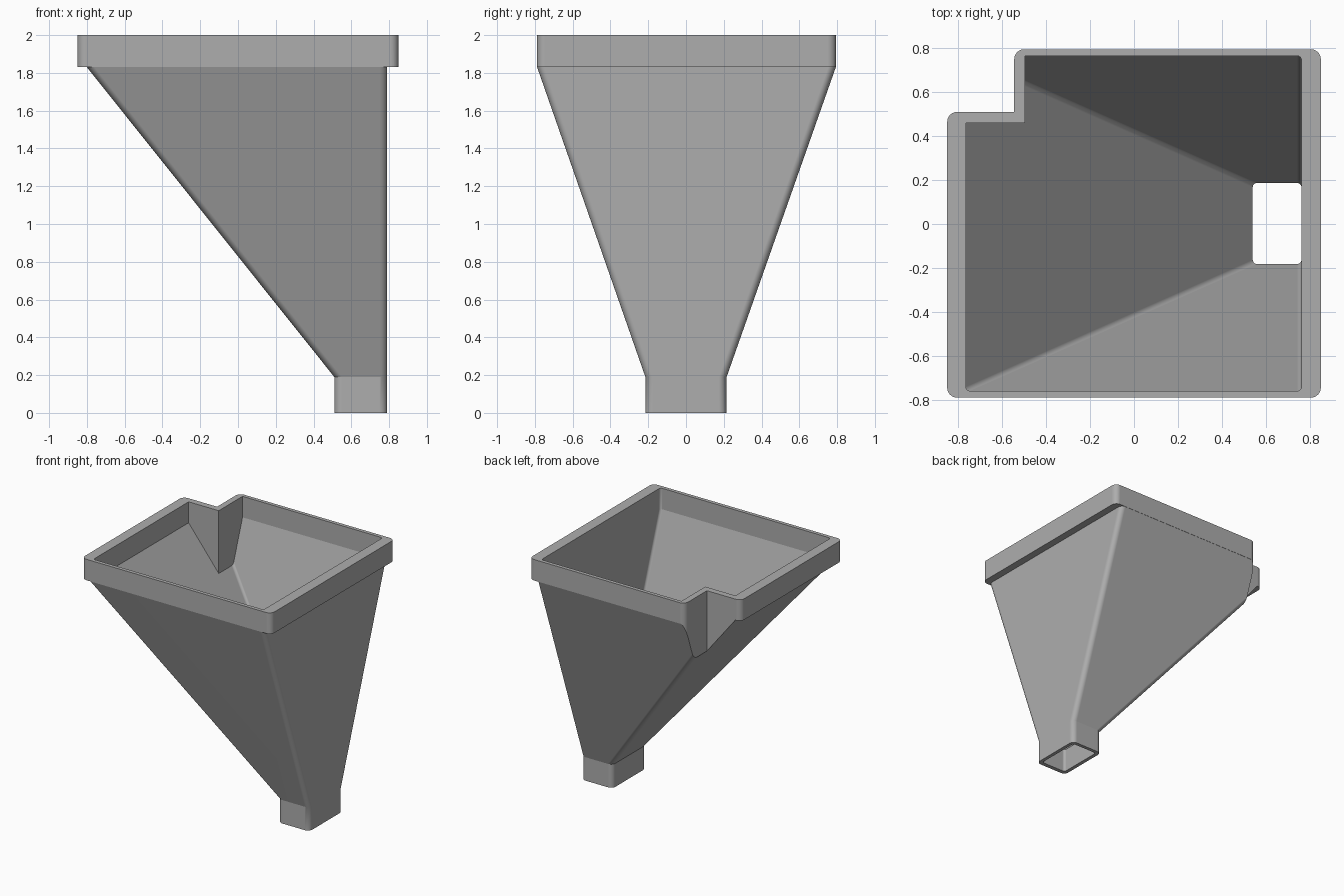
import bpy, bmesh
from math import sin, cos, pi, radians
from mathutils import Vector

if "Cube" in bpy.data.objects:
    bpy.data.objects.remove(bpy.data.objects["Cube"], do_unlink=True)

grey = bpy.data.materials.new("plain grey")
grey.use_nodes = True
grey.diffuse_color = (0.42, 0.42, 0.42, 1)
grey.node_tree.nodes["Principled BSDF"].inputs["Base Color"].default_value = grey.diffuse_color


def rounded(corners, radii, steps=6):
    """Outline with each right-angled corner turned into an arc."""
    pts = [Vector(c) for c in corners]
    out = []
    for i, (p, r) in enumerate(zip(pts, radii)):
        if r == 0:
            out.append(p)
            continue
        back = (pts[i - 1] - p).normalized()
        ahead = (pts[(i + 1) % len(pts)] - p).normalized()
        centre = p + r * (back + ahead)
        for s in range(steps + 1):
            t = pi / 2 * s / steps
            out.append(centre - r * (ahead * cos(t) + back * sin(t)))
    return out


def box_outline(x0, x1, y0, y1, r):
    return rounded([(x0, y0), (x1, y0), (x1, y1), (x0, y1)], [r] * 4)


def notched_outline(x0, x1, y0, y1, nx, ny, r):
    """Rectangle with its back right corner cut away."""
    return rounded([(x0, y0), (x1, y0), (x1, y1), (nx, y1), (nx, ny), (x0, ny)],
                   [r, r, r, r, 0, r])


def loft(name, sections):
    """Closed solid through a stack of (outline, height) sections."""
    bm = bmesh.new()
    rings = [[bm.verts.new((p.x, p.y, z)) for p in outline] for outline, z in sections]
    n = len(rings[0])
    for a, b in zip(rings, rings[1:]):
        for i in range(n):
            j = (i + 1) % n
            bm.faces.new((a[i], a[j], b[j], b[i]))
    bm.faces.new(rings[0][::-1])
    bm.faces.new(rings[-1])
    bmesh.ops.recalc_face_normals(bm, faces=bm.faces)
    mesh = bpy.data.meshes.new(name)
    bm.to_mesh(mesh)
    bm.free()
    mesh.materials.append(grey)
    obj = bpy.data.objects.new(name, mesh)
    bpy.context.collection.objects.link(obj)
    return obj


def combine(obj, tool, operation):
    mod = obj.modifiers.new(operation.title(), 'BOOLEAN')
    mod.operation, mod.solver, mod.object = operation, 'EXACT', tool
    bpy.context.view_layer.objects.active = obj
    bpy.ops.object.modifier_apply(modifier=mod.name)
    bpy.data.objects.remove(tool, do_unlink=True)


NECK, RIM, TOP = 0.19, 1.83, 2.0

# Outer body: spout, sloping funnel and oversize rim block
spout = box_outline(0.51, 0.79, -0.215, 0.215, 0.04)
mouth = box_outline(-0.8, 0.79, -0.788, 0.793, 0.04)
block = box_outline(-0.95, 0.95, -0.9, 0.9, 0.04)
hopper = loft("hopper", [(spout, 0), (spout, NECK), (mouth, RIM), (block, RIM), (block, TOP)])

# Trim the body to the notched rim outline
rim = notched_outline(-0.85, 0.85, -0.79, 0.795, -0.545, 0.51, 0.045)
combine(hopper, loft("rim_trim", [(rim, -0.1), (rim, TOP + 0.1)]), 'INTERSECT')

# Cavity, kept clear of the wall around the notch
hole = box_outline(0.54, 0.762, -0.182, 0.187, 0.02)
opening = box_outline(-0.765, 0.762, -0.76, 0.765, 0.02)
cavity = loft("cavity", [(hole, -0.2), (hole, NECK), (opening, RIM), (opening, TOP + 0.2)])
inside = notched_outline(-1, 1, -1, 1, -0.495, 0.46, 0)
combine(cavity, loft("cavity_trim", [(inside, -0.3), (inside, TOP + 0.3)]), 'INTERSECT')
combine(hopper, cavity, 'DIFFERENCE')

# Smooth the rounded corners, keep the folds crisp
bpy.ops.object.select_all(action='DESELECT')
hopper.select_set(True)
bpy.context.view_layer.objects.active = hopper
bpy.ops.object.shade_smooth_by_angle(angle=radians(18))
weighted = hopper.modifiers.new("Weighted normals", 'WEIGHTED_NORMAL')
weighted.keep_sharp = True
